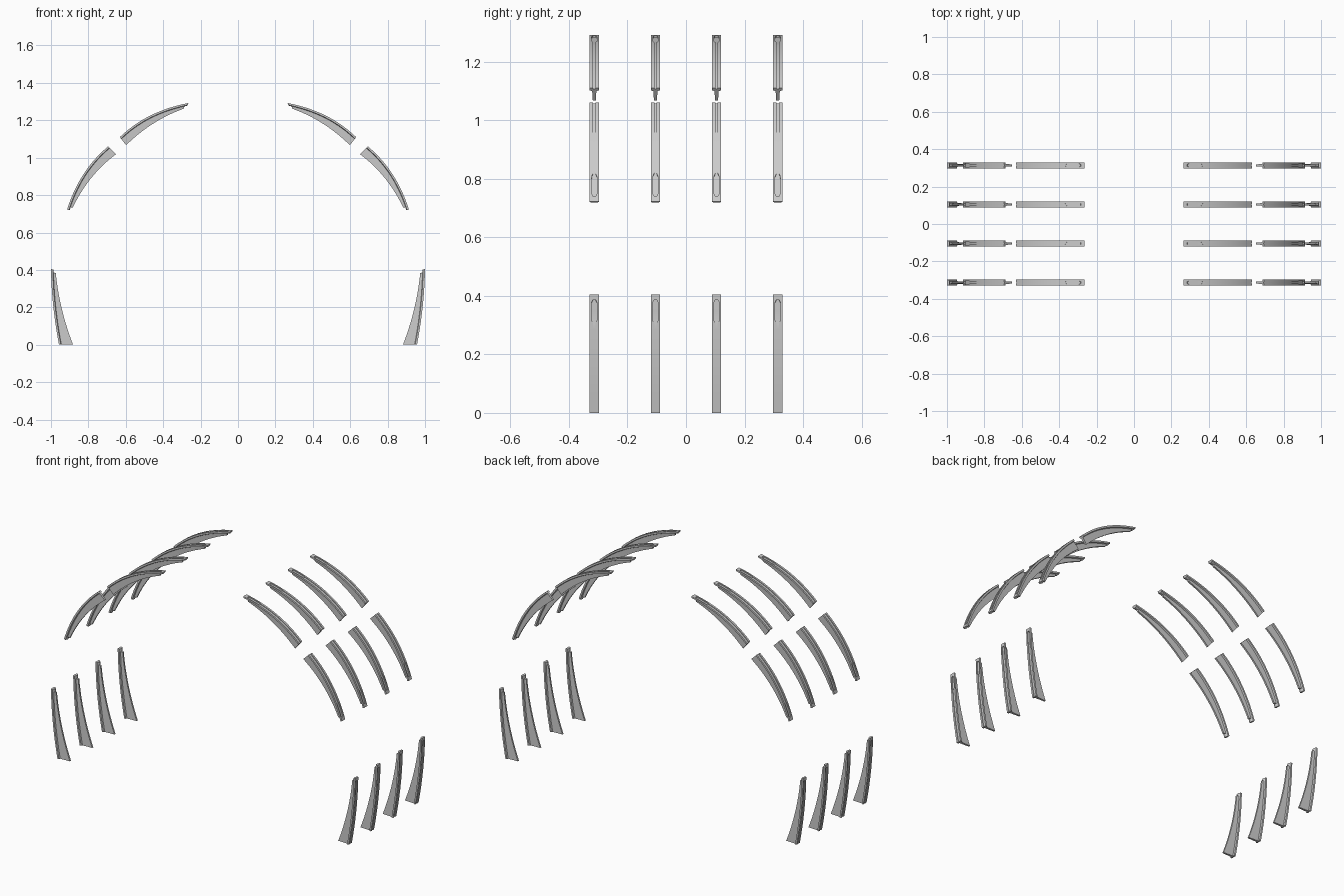
import bpy, bmesh
from mathutils import Vector

if "Cube" in bpy.data.objects:
    bpy.data.objects.remove(bpy.data.objects["Cube"])

HALF_W = 0.0155      # half width of the outer flange
FLANGE = 0.010       # flange thickness
ROWS = (-0.3135, -0.1045, 0.1045, 0.3135)

# (outer edge, inner edge): butt end, middle, tip in the x-z plane
RIBS = {
    "lower_rib": (((0.957, 0), (0.987, 0.2), (1.0, 0.404)),
                  ((0.882, 0), (0.944, 0.2), (0.976, 0.402))),
    "middle_rib": (((0.695, 1.060), (0.826, 0.912), (0.914, 0.723)),
                   ((0.652, 1.019), (0.790, 0.885), (0.891, 0.716))),
    "upper_rib": (((0.632, 1.110), (0.467, 1.226), (0.265, 1.292)),
                  ((0.598, 1.067), (0.446, 1.187), (0.273, 1.268))),
}

# groove stations along the rib: (u, half width, depth) ending in a keyhole slot
GROOVE = [(i / 14, 0.0035, 0.004) for i in range(11)] + [
    (0.755, 0.0035, 0.004), (0.785, 0.0085, 0.006), (0.86, 0.009, 0.006),
    (0.935, 0.009, 0.006), (0.955, 0.005, 0.006), (0.957, 0.005, 0.0), (1.0, 0.005, 0.0)]


def through(pts, u):
    """Smooth curve through three points."""
    a, b, c = (Vector(p) for p in pts)
    return a * (2 * (u - 0.5) * (u - 1)) + b * (4 * u * (1 - u)) + c * (2 * u * (u - 0.5))


def section(depth, g, gd):
    """Grooved flange with a narrow tapering web, as (y, depth)."""
    half = [(g, gd), (g, 0), (HALF_W, 0), (HALF_W, FLANGE),
            (0.0072, FLANGE + 0.003), (0.005, depth)]
    return half + [(-y, d) for y, d in reversed(half)]


def rib_mesh(name, outer, inner, side):
    bm = bmesh.new()
    rings = []
    for u, g, gd in GROOVE:
        o, i = through(outer, u), through(inner, u)
        depth = (i - o).length
        if u > 0.956:                       # web stops short of the tip
            depth = FLANGE + 0.0045
        n = (i - o).normalized()
        ring = []
        for y, d in section(depth, g, gd):
            p = o + n * d
            ring.append(bm.verts.new((side * p.x, y, p.y)))
        rings.append(ring)
    k = len(rings[0])
    for r0, r1 in zip(rings, rings[1:]):
        for j in range(k):
            bm.faces.new((r0[j], r0[(j + 1) % k], r1[(j + 1) % k], r1[j]))
    bm.faces.new(rings[0])
    bm.faces.new(rings[-1])
    bmesh.ops.remove_doubles(bm, verts=bm.verts, dist=1e-6)
    bmesh.ops.recalc_face_normals(bm, faces=bm.faces)
    me = bpy.data.meshes.new(name)
    bm.to_mesh(me)
    bm.free()
    return me


# three ribs per side, repeated in four rows
for name, (outer, inner) in RIBS.items():
    for side, label in ((-1, "left"), (1, "right")):
        me = rib_mesh(f"{label}_{name}", outer, inner, side)
        for y in ROWS:
            ob = bpy.data.objects.new(f"{label}_{name}", me)
            ob.location.y = y
            bpy.context.collection.objects.link(ob)
        bpy.ops.object.select_all(action='DESELECT')
        ob.select_set(True)
        bpy.context.view_layer.objects.active = ob
        bpy.ops.object.shade_smooth_by_angle()
